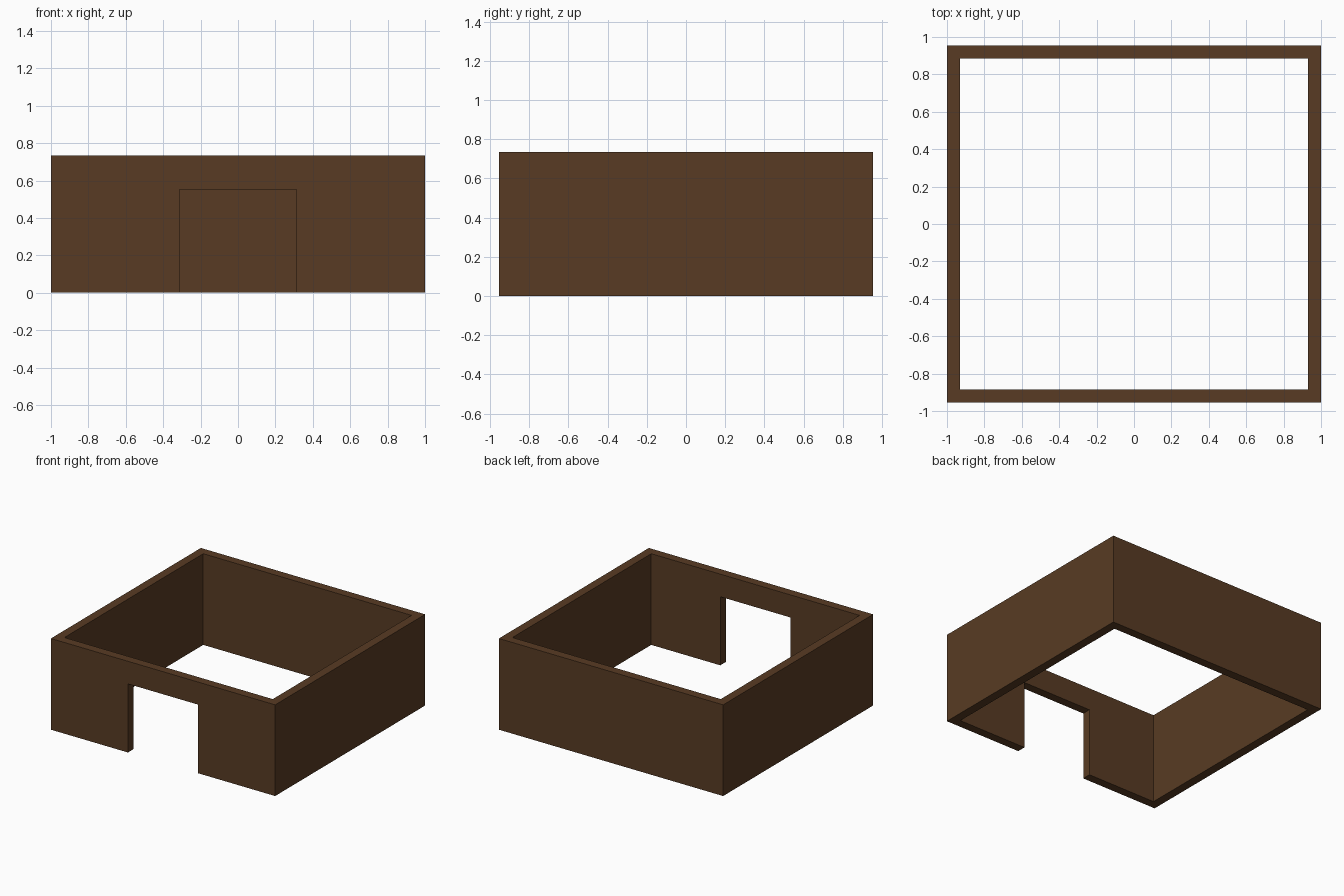
import bpy

if "Cube" in bpy.data.objects:
    bpy.data.objects.remove(bpy.data.objects["Cube"])

W, D, H = 2.0, 1.91, 0.735      # outer size
T = 0.071                       # wall thickness
DOOR_W, DOOR_H = 0.626, 0.553   # front opening


def box(name, x, y, z):
    """Axis-aligned box from (min, max) pairs."""
    bpy.ops.mesh.primitive_cube_add(
        size=1, location=[sum(r) / 2 for r in (x, y, z)])
    ob = bpy.context.object
    ob.name = name
    ob.scale = [r[1] - r[0] for r in (x, y, z)]
    bpy.ops.object.transform_apply(location=True, rotation=False, scale=True)
    return ob


def cut(target, cutter):
    """Subtract cutter from target, then discard the cutter."""
    mod = target.modifiers.new("cut", 'BOOLEAN')
    mod.operation = 'DIFFERENCE'
    mod.solver = 'EXACT'
    mod.object = cutter
    bpy.context.view_layer.objects.active = target
    bpy.ops.object.modifier_apply(modifier=mod.name)
    bpy.data.objects.remove(cutter, do_unlink=True)


# Outer block
walls = box("walls", (-W / 2, W / 2), (-D / 2, D / 2), (0, H))

# Open interior, through top and bottom
cut(walls, box("interior_cutter", (-W / 2 + T, W / 2 - T),
               (-D / 2 + T, D / 2 - T), (-0.2, H + 0.2)))

# Doorway in the front wall
cut(walls, box("doorway_cutter", (-DOOR_W / 2, DOOR_W / 2),
               (-D / 2 - 0.2, -D / 2 + T + 0.2), (-0.2, DOOR_H)))

# Dark brown wood
wood = bpy.data.materials.new("dark brown wood")
wood.diffuse_color = (0.098, 0.044, 0.017, 1)
wood.use_nodes = True
wood.node_tree.nodes["Principled BSDF"].inputs["Base Color"].default_value = wood.diffuse_color
walls.data.materials.clear()
walls.data.materials.append(wood)
